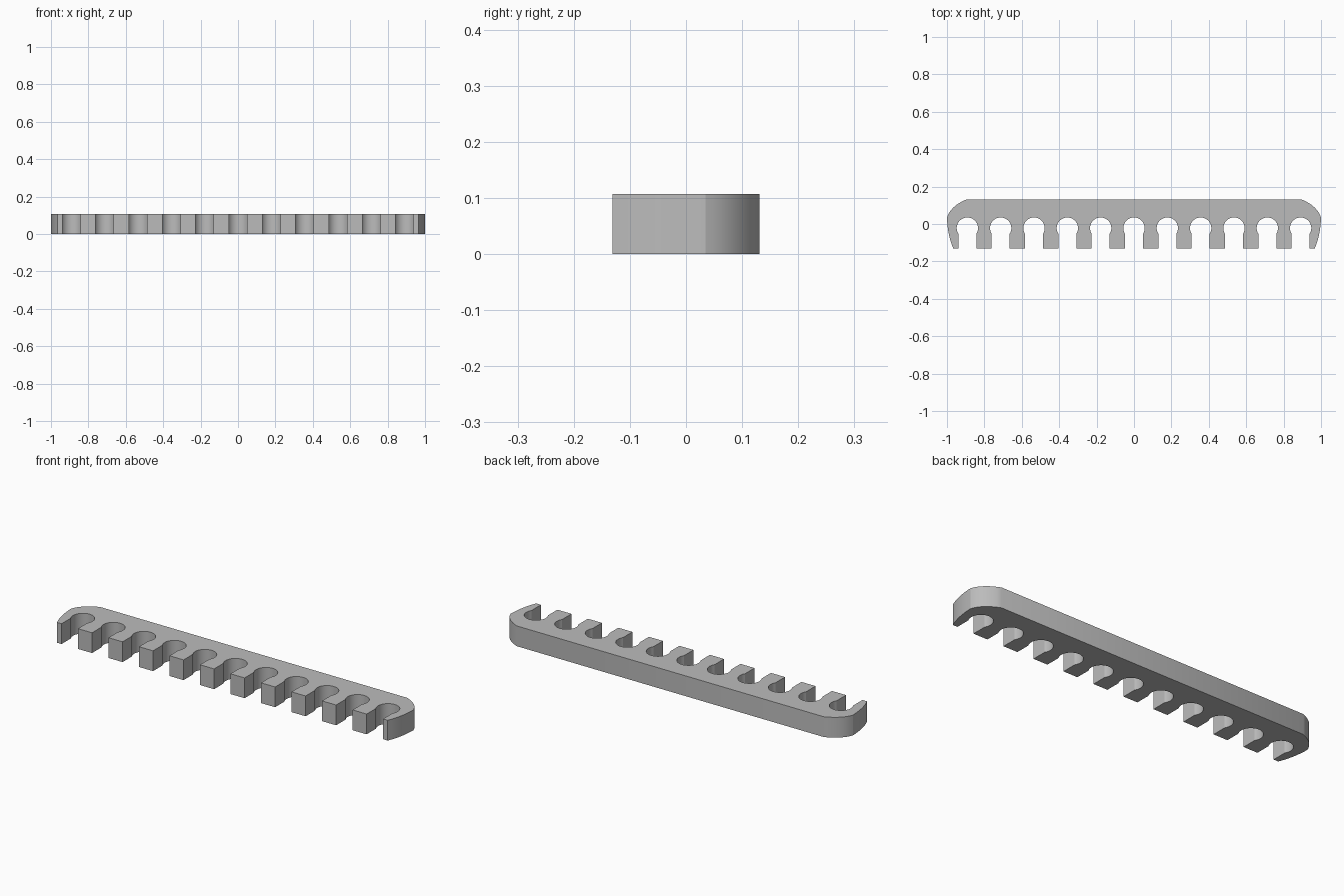
import bpy, bmesh, math

if "Cube" in bpy.data.objects:
    bpy.data.objects.remove(bpy.data.objects["Cube"], do_unlink=True)

HEIGHT = 0.107
FRONT, BACK = -0.131, 0.131
SLOTS, PITCH = 11, 0.1782
RADIUS, CENTRE_Y, MOUTH = 0.057, -0.022, 0.048
SEGMENTS = 28

grey = bpy.data.materials.new("plain grey")
grey.use_nodes = True
colour = (0.5, 0.5, 0.5, 1)
grey.diffuse_color = colour
grey.node_tree.nodes["Principled BSDF"].inputs["Base Color"].default_value = colour


def slot(cx):
    """Keyhole slot outline, running from left mouth corner to right."""
    lip = math.acos(MOUTH / RADIUS)
    start, sweep = math.pi + lip, math.pi + 2 * lip
    pts = [(cx - MOUTH, FRONT)]
    for i in range(SEGMENTS + 1):
        a = start - sweep * i / SEGMENTS
        pts.append((cx + RADIUS * math.cos(a), CENTRE_Y + RADIUS * math.sin(a)))
    return pts + [(cx + MOUTH, FRONT)]


def bezier(a, b, c, steps):
    """Quadratic curve from a to c, pulled towards b."""
    return [tuple((1 - t) ** 2 * p + 2 * t * (1 - t) * q + t * t * r
                  for p, q, r in zip(a, b, c))
            for t in (i / steps for i in range(steps + 1))]


# Rounded end: tapered tip, then the shoulder up to the back edge
end = bezier((0.966, FRONT), (0.997, -0.06), (1, 0.035), 8)
end += bezier((1, 0.035), (0.978, 0.098), (0.896, BACK), 8)[1:]

# Whole comb outline, counter-clockwise
outline = []
for i in range(SLOTS):
    outline += slot((i - (SLOTS - 1) / 2) * PITCH)
outline += end + [(-x, y) for x, y in reversed(end)]

# Extrude the outline into the solid comb rack
bm = bmesh.new()
base = bm.faces.new([bm.verts.new((x, y, 0)) for x, y in outline])
top = bmesh.ops.extrude_face_region(bm, geom=[base], use_keep_orig=True)["geom"]
bmesh.ops.translate(bm, vec=(0, 0, HEIGHT),
                    verts=[v for v in top if isinstance(v, bmesh.types.BMVert)])
bmesh.ops.recalc_face_normals(bm, faces=bm.faces)
caps = [f for f in bm.faces if len(f.verts) > 4]
bmesh.ops.triangulate(bm, faces=caps, ngon_method='EAR_CLIP')
mesh = bpy.data.meshes.new("slotted_rack")
bm.to_mesh(mesh)
bm.free()
mesh.materials.append(grey)

rack = bpy.data.objects.new("slotted_rack", mesh)
bpy.context.collection.objects.link(rack)
bpy.ops.object.select_all(action='DESELECT')
rack.select_set(True)
bpy.context.view_layer.objects.active = rack
bpy.ops.object.shade_smooth_by_angle(angle=math.radians(25))
